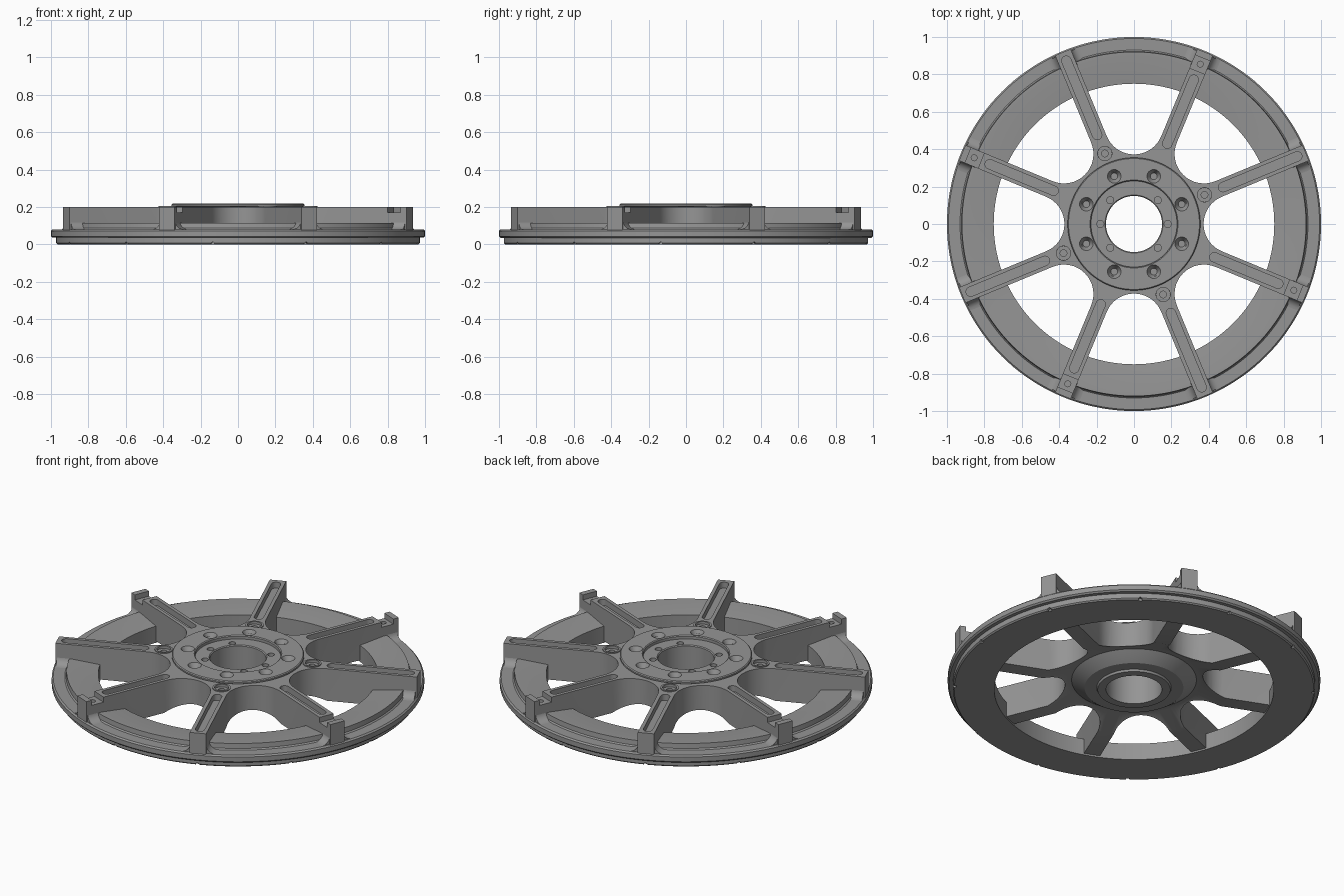
import bpy, bmesh
from math import pi, sin, cos, radians
from mathutils import Matrix, Vector

if "Cube" in bpy.data.objects:
    bpy.data.objects.remove(bpy.data.objects["Cube"])

SPOKES = [radians(22.5 + 45 * k) for k in range(8)]
HALF_W = 0.045


def finish(bm, name):
    bmesh.ops.recalc_face_normals(bm, faces=bm.faces[:])
    me = bpy.data.meshes.new(name)
    bm.to_mesh(me)
    bm.free()
    ob = bpy.data.objects.new(name, me)
    bpy.context.collection.objects.link(ob)
    return ob


def lathe(name, profile, n=128):
    """Revolve a closed (r, z) profile round z."""
    bm = bmesh.new()
    rings = [[bm.verts.new((r * cos(2 * pi * i / n), r * sin(2 * pi * i / n), z))
              for r, z in profile] for i in range(n)]
    m = len(profile)
    for i in range(n):
        a, b = rings[i], rings[(i + 1) % n]
        for j in range(m):
            k = (j + 1) % m
            bm.faces.new((a[j], b[j], b[k], a[k]))
    return finish(bm, name)


def prism(bm, pts, direction, angle=0):
    """Extrude a polygon along a direction, then turn it round z."""
    lo = [bm.verts.new(p) for p in pts]
    hi = [bm.verts.new(Vector(p) + Vector(direction)) for p in pts]
    bm.faces.new(lo[::-1])
    bm.faces.new(hi)
    for i in range(len(pts)):
        j = (i + 1) % len(pts)
        bm.faces.new((lo[i], lo[j], hi[j], hi[i]))
    bmesh.ops.rotate(bm, verts=lo + hi, cent=(0, 0, 0), matrix=Matrix.Rotation(angle, 3, 'Z'))


def cone(bm, r, angle, r1, r2, z0, z1, seg=24):
    """Upright cylinder or cone at a polar position."""
    loc = Matrix.Translation((r * cos(angle), r * sin(angle), (z0 + z1) / 2))
    bmesh.ops.create_cone(bm, cap_ends=True, segments=seg, radius1=r1, radius2=r2,
                          depth=z1 - z0, matrix=loc)


def cut(cutter, *targets):
    for ob in targets:
        mod = ob.modifiers.new("cut", 'BOOLEAN')
        mod.operation = 'DIFFERENCE'
        mod.solver = 'EXACT'
        mod.object = cutter
        bpy.context.view_layer.objects.active = ob
        bpy.ops.object.modifier_apply(modifier=mod.name)
    bpy.data.objects.remove(cutter, do_unlink=True)


# Rim with outer flange, raised inner step and small notches below
rim = lathe("rim", [(0.75, 0), (0.965, 0), (0.972, 0.007), (0.972, 0.036), (0.992, 0.036),
                    (1.0, 0.044), (1.0, 0.072), (0.992, 0.08), (0.93, 0.08),
                    (0.923, 0.087), (0.92, 0.115), (0.90, 0.115), (0.75, 0.098)], 144)
bm = bmesh.new()
for k in range(12):
    bmesh.ops.create_cone(bm, cap_ends=True, segments=12, radius1=0.01, radius2=0.01, depth=0.05,
                          matrix=Matrix.Rotation(radians(30 * k - 8), 4, 'Z')
                          @ Matrix.Translation((0.98, 0, 0.003)) @ Matrix.Rotation(pi / 2, 4, 'Y'))
cut(finish(bm, "rim_notch_cutter"), rim)

# Spokes joined by round scallops tangent to their sides
s = sin(radians(22.5))
scallop_r = (0.372 * s - HALF_W) / (1 - s)
scallop_d = 0.372 + scallop_r
outline = []
for a in SPOKES:
    for t in (-HALF_W, HALF_W):
        outline.append((0.994 * cos(a) - t * sin(a), 0.994 * sin(a) + t * cos(a), 0))
    mid = a + radians(22.5)
    for i in range(17):
        w = mid + pi + radians(-67.5 + 135 * i / 16) * -1
        w = mid + pi - radians(67.5) + radians(135) * (16 - i) / 16
        outline.append((scallop_d * cos(mid) + scallop_r * cos(w),
                        scallop_d * sin(mid) + scallop_r * sin(w), 0))
bm = bmesh.new()
prism(bm, outline, (0, 0, 0.2))
spokes = finish(bm, "spokes")
cut(lathe("underside_cutter", [(0.1, -0.1), (0.1, 0.06), (0.36, 0.06), (0.5, 0.01), (0.757, 0.01),
                               (0.757, 0.06), (1.1, 0.06), (1.1, -0.1)]), spokes)
bm = bmesh.new()
cone(bm, 0, 0, 0.3, 0.3, -0.1, 0.4, 96)
cut(finish(bm, "centre_cutter"), spokes)

# Rounded channels in the spoke tops, and stepped pads on every other spoke
slots, pads, holes = bmesh.new(), bmesh.new(), bmesh.new()
h = 0.025
half_turn = [radians(-90 + 18 * i) for i in range(11)]
for k, a in enumerate(SPOKES):
    r0, r1 = (0.49, 0.97) if k % 2 == 0 else (0.44, 0.86)
    pts = [(r1 - h + h * cos(u), h * sin(u), 0.165) for u in half_turn]
    pts += [(r0 + h - h * cos(u), -h * sin(u), 0.165) for u in half_turn]
    prism(slots, pts, (0, 0, 0.1), a)
    if k % 2:
        prism(pads, [(0.885, -0.06, 0.17), (0.96, -0.06, 0.17), (0.96, 0.06, 0.17),
                     (0.885, 0.06, 0.17)], (0, 0, 0.1), a)
        cone(holes, 0.925, a, 0.016, 0.016, 0.13, 0.3, 16)
for group, label in ((slots, "slot_cutter"), (pads, "pad_cutter"), (holes, "pad_hole_cutter")):
    cut(finish(group, label), spokes)

# Flared feet where the spokes land on the rim
bm = bmesh.new()
for a in SPOKES:
    arc = [(-0.093 + 0.05 * cos(u), 0.13 + 0.05 * sin(u))
           for u in (radians(-90 + 15 * i) for i in range(7))]
    prof = [(-0.093, 0.07)] + arc + [(-t, z) for t, z in arc[::-1]] + [(0.093, 0.07)]
    prism(bm, [(0.9, t, z) for t, z in prof], (0.085, 0, 0), a)
feet = finish(bm, "spoke_feet")

# Hub with stepped face, bolt holes, bore and bevelled underside
hub = lathe("hub", [(0.15, 0.0), (0.195, 0.0), (0.2, 0.012), (0.265, 0.012), (0.335, 0.06),
                    (0.345, 0.07), (0.345, 0.2), (0.355, 0.205), (0.355, 0.214), (0.35, 0.219),
                    (0.235, 0.219), (0.23, 0.214), (0.23, 0.198), (0.155, 0.198), (0.15, 0.193)])
bm = bmesh.new()
for a in SPOKES:
    cone(bm, 0.276, a, 0.018, 0.038, 0.185, 0.222)
for deg in (0, 45, 135, 180, 225, 315):
    cone(bm, 0.18, radians(deg), 0.019, 0.019, 0.16, 0.25, 16)
cut(finish(bm, "bolt_hole_cutter"), hub)

# Round counterbored bosses where every other spoke meets the hub
bm, sinks, holes = bmesh.new(), bmesh.new(), bmesh.new()
for a in SPOKES[::2]:
    cone(bm, 0.408, a, 0.049, 0.049, 0.15, 0.205)
    cone(sinks, 0.408, a, 0.038, 0.04, 0.19, 0.3)
    cone(holes, 0.408, a, 0.018, 0.018, 0.16, 0.35, 16)
bosses = finish(bm, "spoke_bosses")
cut(finish(sinks, "boss_sink_cutter"), bosses, spokes)
cut(finish(holes, "boss_hole_cutter"), bosses, spokes)

# Dark grey metal and smooth shading
metal = bpy.data.materials.new("dark_grey")
metal.diffuse_color = (0.3, 0.3, 0.3, 1)
metal.use_nodes = True
metal.node_tree.nodes["Principled BSDF"].inputs["Base Color"].default_value = metal.diffuse_color
bpy.ops.object.select_all(action='DESELECT')
for ob in (rim, spokes, feet, hub, bosses):
    ob.data.materials.clear()
    ob.data.materials.append(metal)
    ob.select_set(True)
bpy.context.view_layer.objects.active = rim
bpy.ops.object.shade_smooth_by_angle(angle=radians(30))
